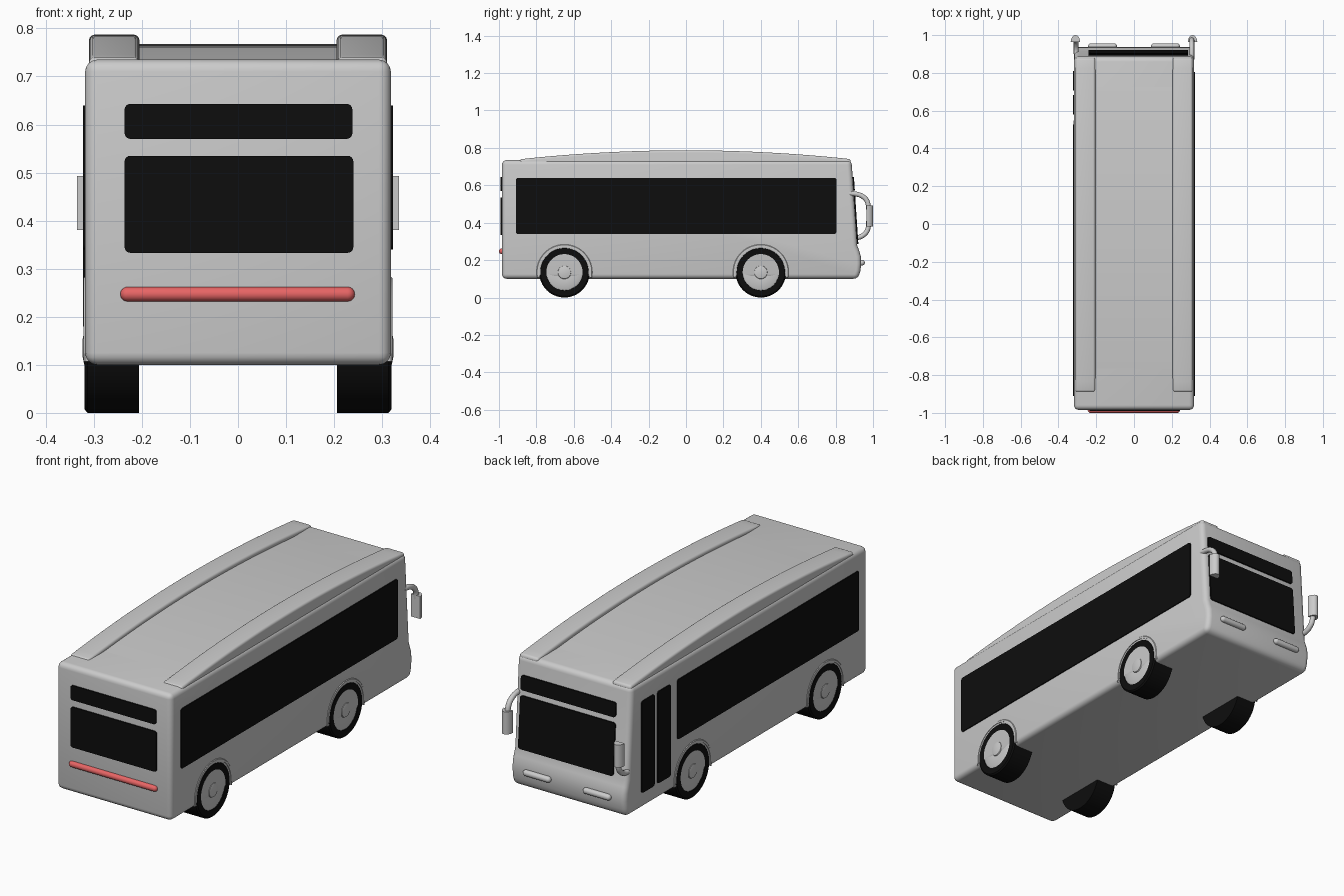
import bpy, bmesh, math
from mathutils import Vector, Matrix

if "Cube" in bpy.data.objects:
    bpy.data.objects.remove(bpy.data.objects["Cube"])


def material(name, col):
    m = bpy.data.materials.new(name)
    m.diffuse_color = col
    m.use_nodes = True
    m.node_tree.nodes["Principled BSDF"].inputs["Base Color"].default_value = m.diffuse_color
    return m


BLACK = material("black", (0.004, 0.004, 0.004, 1))
RED = material("red", (0.8, 0.13, 0.13, 1))


def finish(bm, name, mat=None):
    bmesh.ops.recalc_face_normals(bm, faces=bm.faces[:])
    me = bpy.data.meshes.new(name)
    bm.to_mesh(me)
    bm.free()
    ob = bpy.data.objects.new(name, me)
    bpy.context.collection.objects.link(ob)
    if mat:
        me.materials.append(mat)
    bpy.ops.object.select_all(action='DESELECT')
    ob.select_set(True)
    bpy.context.view_layer.objects.active = ob
    bpy.ops.object.shade_smooth_by_angle(angle=math.radians(35))
    return ob


def prism(name, pts, axis, lo, hi, bevel=0, corners_only=False, mat=None, slope=0):
    """Extrude a 2D outline along an axis and round its sharp edges."""
    def place(u, v, t):
        return [(t, u, v), (u, t, v), (u, v, t)][axis]
    bm = bmesh.new()
    a = [bm.verts.new(place(u, v, lo)) for u, v in pts]
    b = [bm.verts.new(place(u, v, hi)) for u, v in pts]
    n = len(pts)
    bm.faces.new(a)
    bm.faces.new(b)
    for i in range(n):
        j = (i + 1) % n
        bm.faces.new((a[i], a[j], b[j], b[i]))
    bmesh.ops.recalc_face_normals(bm, faces=bm.faces[:])
    if bevel:
        edges = [e for e in bm.edges if e.calc_face_angle(0) > math.radians(40)]
        if corners_only:
            edges = [e for e in edges if abs((e.verts[0].co - e.verts[1].co)[axis]) > 1e-5]
        bmesh.ops.bevel(bm, geom=edges, offset=bevel, segments=4, profile=0.5,
                        affect='EDGES', clamp_overlap=False)
    for v in bm.verts:
        v.co.y += slope * (v.co.z - 0.28)
    return finish(bm, name, mat)


def panel(name, axis, u0, u1, z0, z1, lo, hi, slope=0):
    pts = [(u0, z0), (u1, z0), (u1, z1), (u0, z1)]
    prism(name, pts, axis, lo, hi, 0.012, True, BLACK, slope)


def lathe(name, prof, cy, cz, mat=None, start=0, sweep=360, closed=False):
    """Spin a (radius, x) profile about an x-parallel axis."""
    bm = bmesh.new()
    rot = Matrix.Rotation(math.radians(start), 3, 'X')
    vs = [bm.verts.new(Vector((0, cy, cz)) + rot @ Vector((x, r, 0))) for r, x in prof]
    es = [bm.edges.new(p) for p in zip(vs, vs[1:])]
    if closed:
        es.append(bm.edges.new((vs[-1], vs[0])))
    bmesh.ops.spin(bm, geom=vs + es, cent=(0, cy, cz), axis=(1, 0, 0),
                   angle=math.radians(sweep), steps=48)
    bmesh.ops.remove_doubles(bm, verts=bm.verts[:], dist=1e-5)
    return finish(bm, name, mat)


def capsule(name, x0, x1, cy, cz, r, mat=None):
    q = [math.pi / 2 * i / 6 for i in range(7)]
    prof = [(r * math.sin(a), x0 + r - r * math.cos(a)) for a in q]
    prof += [(r * math.cos(a), x1 - r + r * math.sin(a)) for a in q]
    lathe(name, prof, cy, cz, mat)


# Body shell with sloped nose and bulging bumper
prism("body", [(-0.984, 0.10), (-0.984, 0.735), (0.885, 0.735), (0.915, 0.28),
               (0.926, 0.25), (0.935, 0.22), (0.937, 0.18), (0.932, 0.14), (0.92, 0.10)],
      0, -0.318, 0.318, 0.025)

# Arched roof panel between two roof rails
ys = [-0.89 + 1.77 * i / 32 for i in range(33)]
prism("roof_panel", [(-0.89, 0.70)] + [(y, 0.768 - 0.033 * ((y + 0.02) / 0.745) ** 2) for y in ys]
      + [(0.88, 0.70)], 0, -0.22, 0.22)
for s, side in ((-1, "left"), (1, "right")):
    prism(side + "_roof_rail", [(-0.89, 0.69)] + [(y, 0.787 - 0.047 * (y / 0.88) ** 2) for y in ys]
          + [(0.88, 0.69)], 0, s * 0.205, s * 0.31, 0.012)

# Side windows and door panes
panel("right_window", 0, -0.91, 0.805, 0.34, 0.64, 0.30, 0.323)
panel("left_window", 0, -0.91, 0.527, 0.34, 0.64, -0.323, -0.30)
panel("door_pane_rear", 0, 0.58, 0.684, 0.18, 0.64, -0.323, -0.30)
panel("door_pane_front", 0, 0.708, 0.81, 0.18, 0.64, -0.323, -0.30)

# Windows at both ends
panel("rear_upper_window", 1, -0.236, 0.238, 0.57, 0.643, -0.991, -0.96)
panel("rear_lower_window", 1, -0.236, 0.24, 0.333, 0.535, -0.991, -0.96)
panel("windshield", 1, -0.24, 0.287, 0.285, 0.545, 0.89, 0.922, -0.066)
panel("destination_window", 1, -0.24, 0.287, 0.572, 0.645, 0.89, 0.922, -0.066)

# Lamps
capsule("rear_light", -0.245, 0.243, -0.985, 0.247, 0.015, RED)
capsule("left_headlight", -0.243, -0.09, 0.941, 0.186, 0.015)
capsule("right_headlight", 0.09, 0.243, 0.941, 0.186, 0.015)

# Wheels, hubs and arch lips
for s, side in ((-1, "left"), (1, "right")):
    for y, end in ((-0.65, "rear"), (0.40, "front")):
        tag = side + "_" + end
        lathe(tag + "_tire", [(r, s * x) for r, x in (
            (0.095, 0.30), (0.097, 0.318), (0.128, 0.319), (0.135, 0.313),
            (0.135, 0.206), (0, 0.206))], y, 0.135, BLACK)
        lathe(tag + "_hub", [(r, s * x) for r, x in (
            (0.097, 0.29), (0.097, 0.314), (0.09, 0.318), (0.036, 0.315), (0.034, 0.320),
            (0.02, 0.323), (0, 0.324))], y, 0.135)
        lathe(tag + "_arch", [(r, s * x) for r, x in (
            (0.137, 0.29), (0.137, 0.321), (0.146, 0.321), (0.149, 0.318), (0.149, 0.29))],
            y, 0.135, start=-11, sweep=202, closed=True)

# Wing mirrors: right one hangs from above, left one stands on a low arm
arms = {"right": (1, [(0.87, 0.556), (0.91, 0.553), (0.945, 0.54), (0.968, 0.515), (0.977, 0.47)]),
        "left": (-1, [(0.90, 0.32), (0.925, 0.322), (0.95, 0.335), (0.97, 0.36), (0.977, 0.41)])}
for side, (s, path) in arms.items():
    half = [(s * 0.31 + 0.025 * math.cos(math.pi * i / 12), 0.964 + 0.036 * math.sin(math.pi * i / 12))
            for i in range(13)]
    prism(side + "_mirror", half, 2, 0.38, 0.493)
    cu = bpy.data.curves.new(side + "_mirror_arm", 'CURVE')
    cu.dimensions = '3D'
    cu.bevel_depth = 0.013
    cu.use_fill_caps = True
    sp = cu.splines.new('BEZIER')
    sp.bezier_points.add(len(path) - 1)
    for p, (y, z) in zip(sp.bezier_points, path):
        p.co = (s * 0.306, y, z)
        p.handle_left_type = p.handle_right_type = 'AUTO'
    bpy.context.collection.objects.link(bpy.data.objects.new(side + "_mirror_arm", cu))
